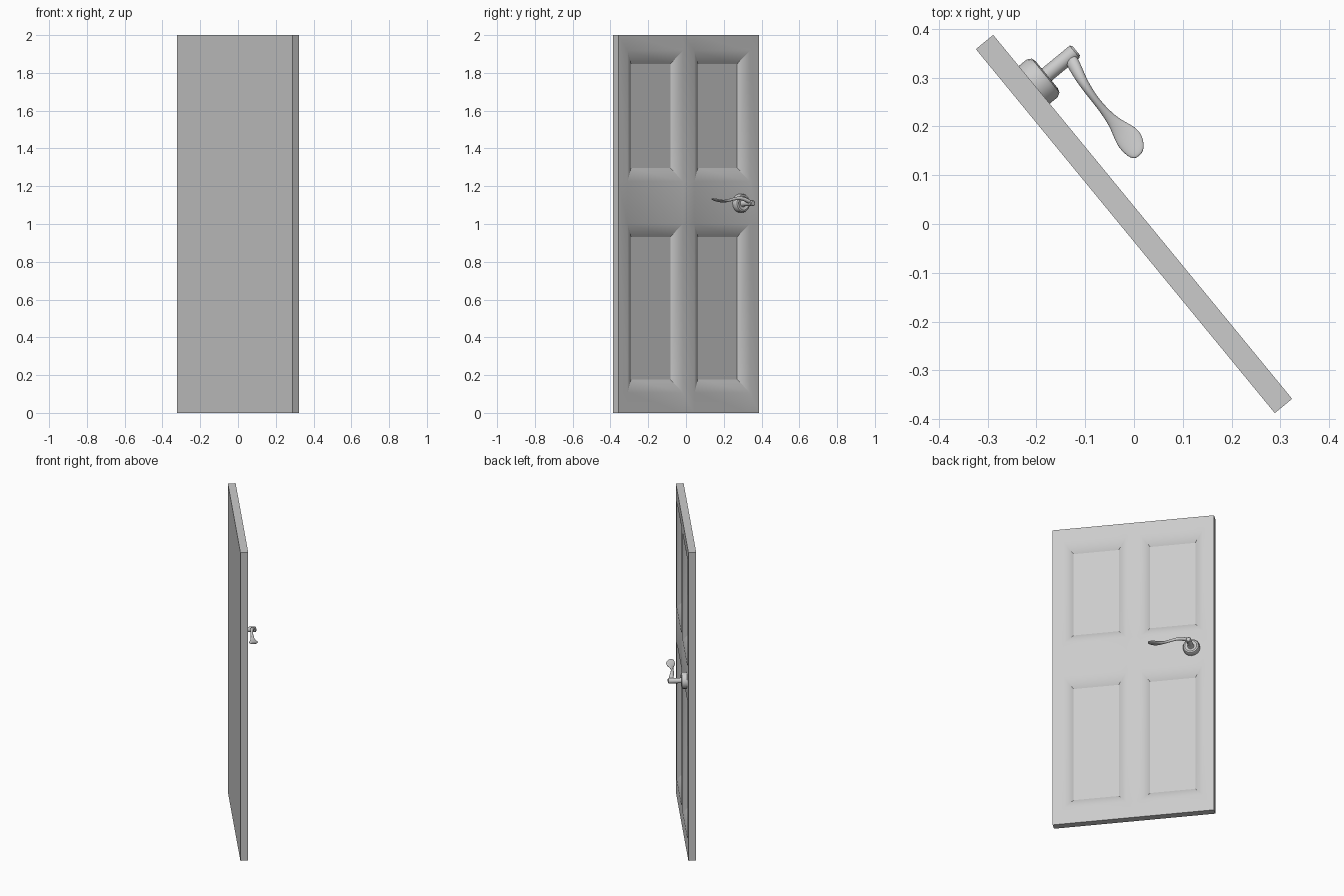
import bpy, bmesh, math

if "Cube" in bpy.data.objects:
    bpy.data.objects.remove(bpy.data.objects["Cube"])

ANGLE = math.radians(-50.6)   # door stands ajar; local X = width, local Y = outward face
W, T = 0.4825, 0.023          # half width, half thickness
DEPTH = 0.039                 # panel recess
HX, HZ = -0.35, 1.11          # handle centre on the door


def finish(bm, name):
    bmesh.ops.recalc_face_normals(bm, faces=bm.faces[:])
    for f in bm.faces:
        f.smooth = True
    me = bpy.data.meshes.new(name)
    bm.to_mesh(me)
    bm.free()
    ob = bpy.data.objects.new(name, me)
    ob.rotation_euler.z = ANGLE
    bpy.context.collection.objects.link(ob)
    return ob


def loft(bm, rings):
    """Skin a list of point rings and cap both ends."""
    vs = [[bm.verts.new(p) for p in r] for r in rings]
    n = len(vs[0])
    for a, b in zip(vs, vs[1:]):
        for i in range(n):
            bm.faces.new((a[i], a[(i + 1) % n], b[(i + 1) % n], b[i]))
    bm.faces.new(vs[0])
    bm.faces.new(vs[-1])


def lathe(name, profile, sides):
    """Revolve (radius, y) points about the handle axis."""
    bm = bmesh.new()
    loft(bm, [[(HX + r * math.cos(2 * math.pi * i / sides), y,
                HZ + r * math.sin(2 * math.pi * i / sides)) for i in range(sides)]
              for r, y in profile])
    ob = finish(bm, name)
    ob.data.set_sharp_from_angle(angle=math.radians(40))
    return ob


# Door leaf: front face grid with four recessed panels, flat back
xs = [-W, -0.419, -0.039, 0.039, 0.419, W]
zs = [0, 0.107, 1.002, 1.226, 1.918, 2]
BX, BZ = 0.055, 0.07          # bevel widths
bm = bmesh.new()
grid = [[bm.verts.new((x, T, z)) for z in zs] for x in xs]
sharp = []
for i in range(5):
    for j in range(5):
        outer = [grid[i][j], grid[i + 1][j], grid[i + 1][j + 1], grid[i][j + 1]]
        if i in (1, 3) and j in (1, 3):
            signs = [(1, 1), (-1, 1), (-1, -1), (1, -1)]
            inner = [bm.verts.new((v.co.x + sx * BX, T - DEPTH, v.co.z + sz * BZ))
                     for v, (sx, sz) in zip(outer, signs)]
            for k in range(4):
                m = (k + 1) % 4
                bm.faces.new((outer[k], outer[m], inner[m], inner[k]))
                sharp += [bm.edges.get((inner[k], inner[m])),
                          bm.edges.get((outer[k], inner[k]))]
            bm.faces.new(inner)
        else:
            bm.faces.new(outer)
rim = [e for e in bm.edges if e.is_boundary]
sharp += rim
ext = bmesh.ops.extrude_edge_only(bm, edges=rim)["geom"]
for v in (g for g in ext if isinstance(g, bmesh.types.BMVert)):
    v.co.y = -T
back = [e for e in bm.edges if e.is_boundary]
bmesh.ops.contextual_create(bm, geom=back)
sharp += back
sharp += [e for e in bm.edges if abs(e.verts[0].co.y - e.verts[1].co.y) > 0.045]
for e in sharp:
    e.smooth = False
finish(bm, "door_leaf")

# Handle rosette and stem
lathe("handle_rosette", [(0.05, T - 0.002), (0.05, 0.044), (0.045, 0.053),
                         (0.036, 0.056), (0.028, 0.052), (0.012, 0.052)], 16)
lathe("handle_stem", [(0.021, 0.05), (0.016, 0.058), (0.016, 0.130), (0.012, 0.134)], 16)

# Lever: x, y, z, half width, half thickness
path = [(-0.352, 0.116, 1.112, 0.015, 0.013),
        (-0.325, 0.111, 1.126, 0.015, 0.013),
        (-0.290, 0.103, 1.139, 0.011, 0.011),
        (-0.250, 0.100, 1.134, 0.008, 0.009),
        (-0.215, 0.100, 1.125, 0.009, 0.008),
        (-0.180, 0.101, 1.120, 0.015, 0.008),
        (-0.148, 0.103, 1.122, 0.031, 0.008),
        (-0.120, 0.101, 1.128, 0.027, 0.007),
        (-0.100, 0.096, 1.134, 0.013, 0.005)]
bm = bmesh.new()
loft(bm, [[(x, y + w * math.cos(math.pi * i / 4), z + t * math.sin(math.pi * i / 4))
           for i in range(8)] for x, y, z, w, t in path])
lever = finish(bm, "handle_lever")
sub = lever.modifiers.new("smooth", 'SUBSURF')
sub.levels = sub.render_levels = 2
